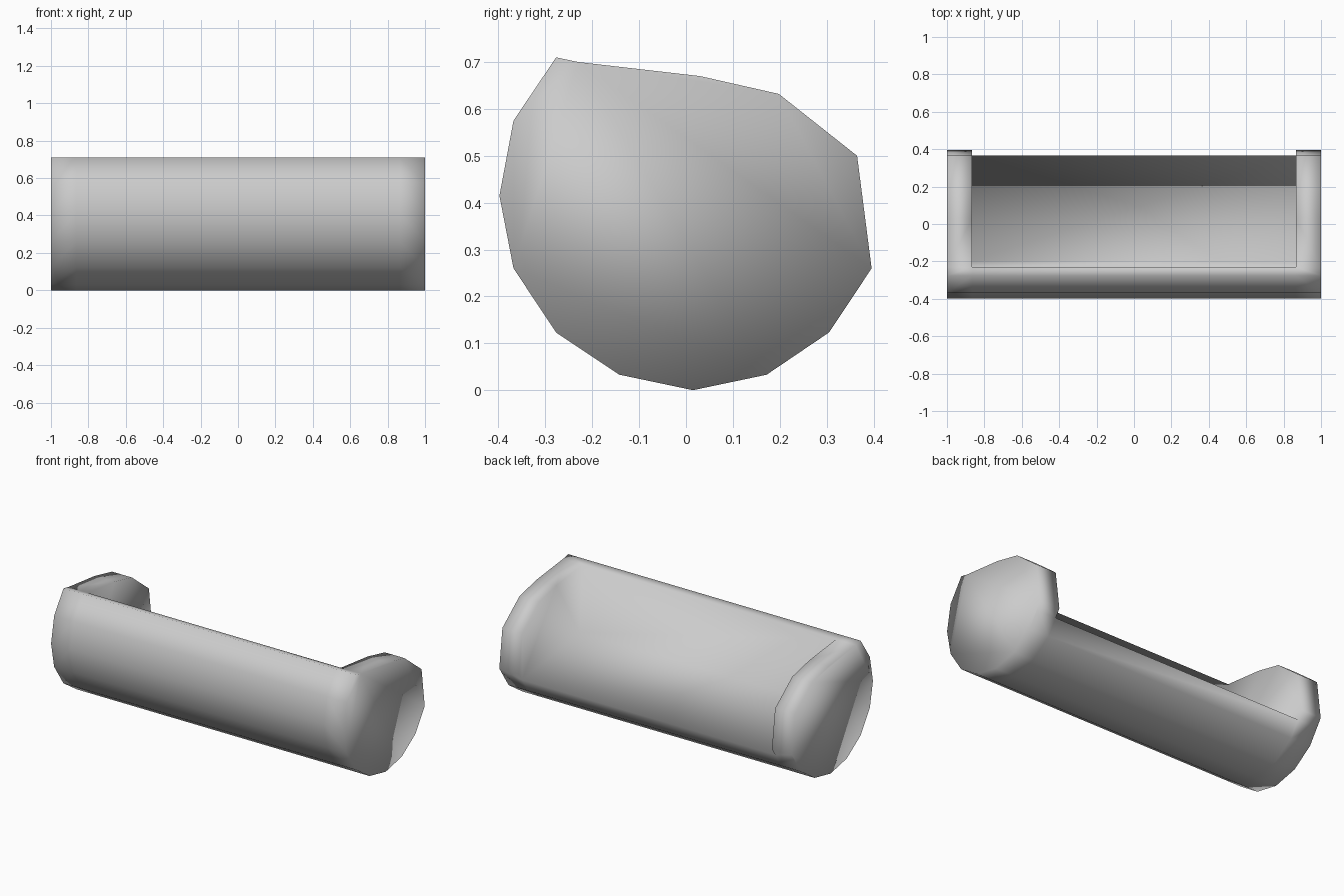
import bpy, bmesh

if "Cube" in bpy.data.objects:
    bpy.data.objects.remove(bpy.data.objects["Cube"])

# Side outline (y, z): starts at the seat lip, runs under the base, up the backrest, over the arm
LOWER = [(0.365, 0.213), (0.305, 0.123), (0.172, 0.033), (0.015, 0.0), (-0.142, 0.033),
         (-0.277, 0.123), (-0.368, 0.26), (-0.398, 0.415), (-0.368, 0.575),
         (-0.277, 0.71), (-0.23, 0.70)]
ARM = [(0.03, 0.67), (0.198, 0.632), (0.365, 0.50), (0.396, 0.26)]
SEAT_BACK = (-0.195, 0.294)      # crease where seat meets backrest
OUTLINE = LOWER + ARM
HALF, INNER = 1.0, 0.865
n, low = len(OUTLINE), len(LOWER)

bm = bmesh.new()


def ring(x):
    return [bm.verts.new((x, y, z)) for y, z in OUTLINE]


def bridge(a, b):
    for i in range(len(a) - 1):
        bm.faces.new((a[i], a[i + 1], b[i + 1], b[i]))


inner_rings = []
for s in (-1, 1):
    outer, inner = ring(s * HALF), ring(s * INNER)
    crease = bm.verts.new((s * INNER, *SEAT_BACK))
    # arm rim, outer end cap and inner arm face
    bridge(outer + outer[:1], inner + inner[:1])
    bm.faces.new(outer)
    bm.faces.new(inner[low - 1:] + [inner[0], crease])
    # section of the middle: lower shell, backrest inside, seat
    inner_rings.append(inner[:low] + [crease, inner[0]])

# shell, backrest and seat between the arms
bridge(*inner_rings)
bmesh.ops.recalc_face_normals(bm, faces=bm.faces[:])

mesh = bpy.data.meshes.new("sofa_body")
bm.to_mesh(mesh)
bm.free()
for p in mesh.polygons:
    p.use_smooth = True
sofa = bpy.data.objects.new("sofa_body", mesh)
bpy.context.collection.objects.link(sofa)
